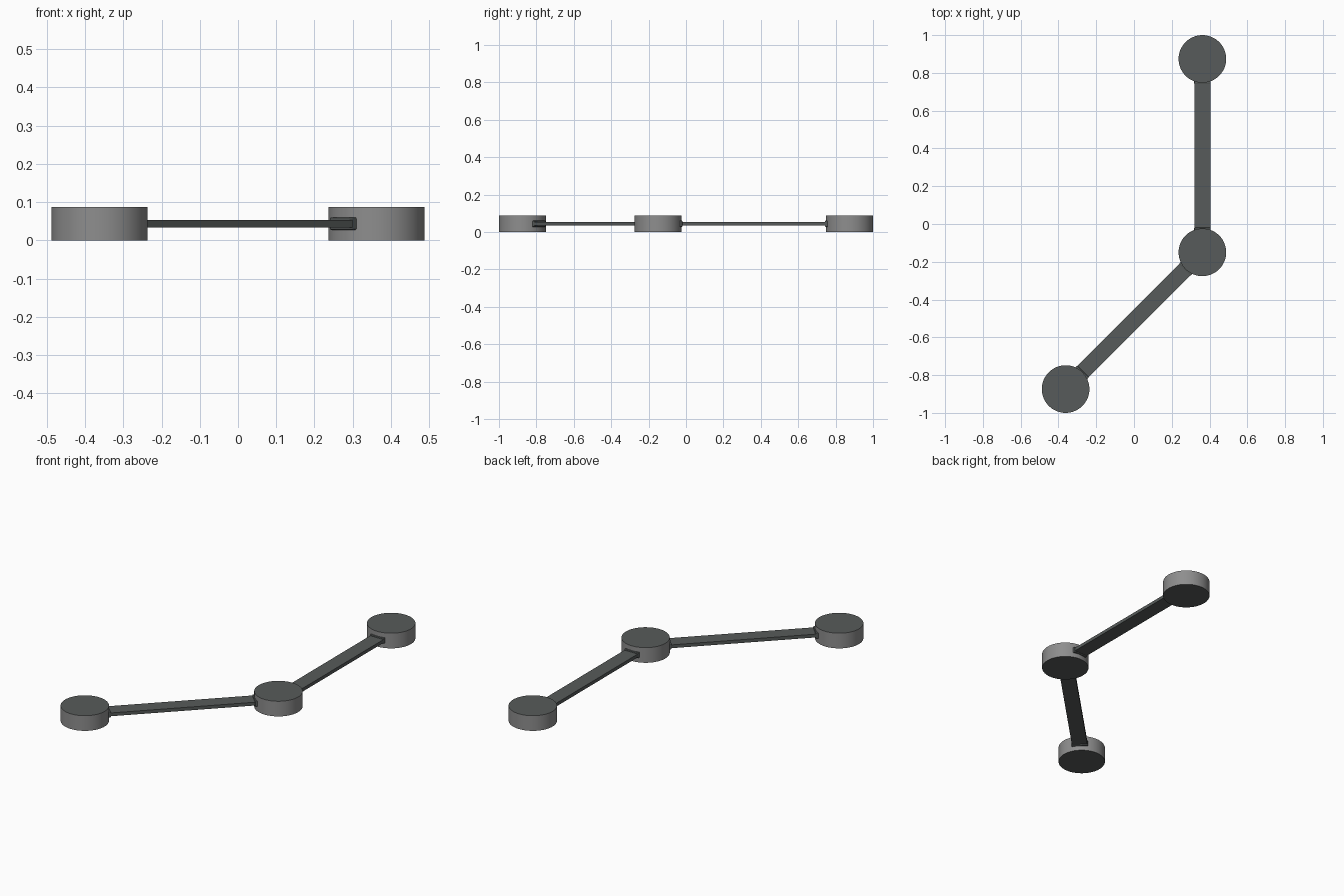
import bpy, bmesh, math
from mathutils import Matrix, Vector

if "Cube" in bpy.data.objects:
    bpy.data.objects.remove(bpy.data.objects["Cube"])

R, H, MID = 0.126, 0.087, 0.0435      # disc radius, height, mid height
ARM_W, ARM_T = 0.084, 0.019
NODES = [Vector((-0.362, -0.874, MID)), Vector((0.362, -0.150, MID)), Vector((0.362, 0.874, MID))]


def material(name, rgb):
    m = bpy.data.materials.new(name)
    m.diffuse_color = (*rgb, 1)
    m.use_nodes = True
    m.node_tree.nodes["Principled BSDF"].inputs["Base Color"].default_value = m.diffuse_color
    return m


dark = material("dark grey", (0.095, 0.105, 0.103))
light = material("mid grey", (0.27, 0.27, 0.27))


def finish(name, bm, mats):
    me = bpy.data.meshes.new(name)
    bm.to_mesh(me)
    bm.free()
    for m in mats:
        me.materials.append(m)
    ob = bpy.data.objects.new(name, me)
    bpy.context.collection.objects.link(ob)
    return ob


# Disc with dark caps and a lighter smooth rim
def disc(name, centre):
    bm = bmesh.new()
    bmesh.ops.create_cone(bm, cap_ends=True, segments=64, radius1=R, radius2=R, depth=H,
                          matrix=Matrix.Translation(centre))
    for f in bm.faces:
        f.normal_update()
        rim = abs(f.normal.z) < 0.5
        f.material_index = int(rim)
        f.smooth = rim
    for e in bm.edges:
        e.smooth = abs(e.verts[0].co.z - e.verts[1].co.z) > 0.01
    finish(name, bm, [dark, light])


# Box centred between two points
def bar(name, a, b, width, thick, bevel=0):
    d = b - a
    bm = bmesh.new()
    mat = (Matrix.Translation((a + b) / 2) @ Matrix.Rotation(math.atan2(d.y, d.x), 4, 'Z')
           @ Matrix.Diagonal((d.length, width, thick, 1)))
    bmesh.ops.create_cube(bm, size=1, matrix=mat)
    if bevel:
        bmesh.ops.bevel(bm, geom=bm.edges[:], offset=bevel, segments=2, profile=0.5, affect='EDGES')
    finish(name, bm, [dark])


for name, p in zip(("front_disc", "middle_disc", "back_disc"), NODES):
    disc(name, p)

# Arms, each with a thicker socket just emerging from the disc at both ends
for name, a, b in (("front", NODES[0], NODES[1]), ("back", NODES[1], NODES[2])):
    u = (b - a).normalized()
    bar(name + "_arm", a + u * 0.08, b - u * 0.08, ARM_W, ARM_T)
    bar(name + "_arm_start_socket", a + u * 0.07, a + u * 0.131, ARM_W + 0.004, 0.033, 0.004)
    bar(name + "_arm_end_socket", b - u * 0.07, b - u * 0.131, ARM_W + 0.004, 0.033, 0.004)
